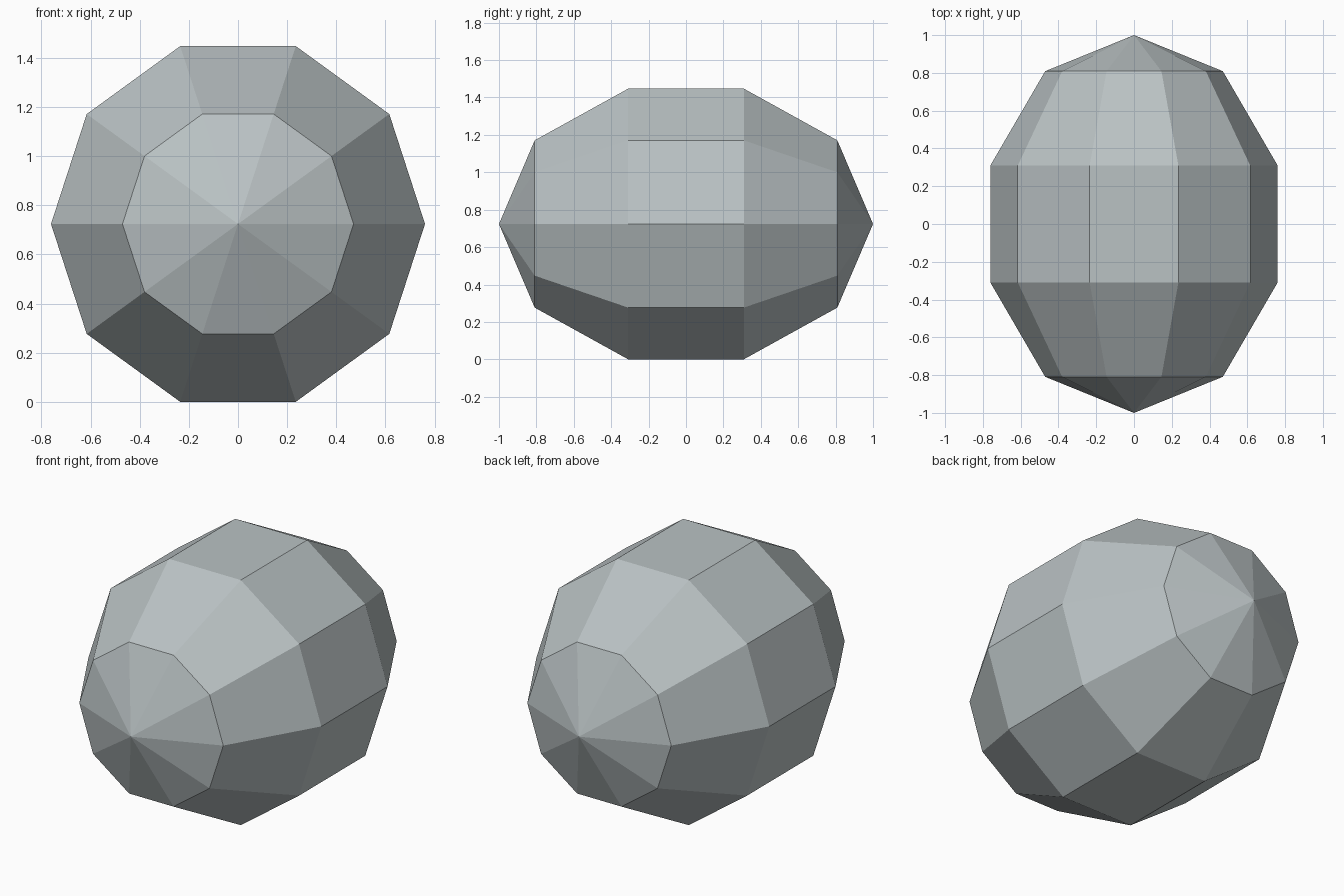
import bpy, bmesh
from math import sin, cos, pi

cube = bpy.data.objects.get("Cube")
if cube:
    bpy.data.objects.remove(cube, do_unlink=True)

SIDES, BANDS = 10, 5
RADIUS, HALF_LENGTH = 0.8, 1.0
CENTRE_Z = RADIUS * sin(2 * pi / 5) ** 2 * 1.0

# Plain stone grey
grey = bpy.data.materials.new("stone_grey")
grey.use_nodes = True
colour = (0.49, 0.54, 0.55, 1)
grey.diffuse_color = colour
grey.node_tree.nodes["Principled BSDF"].inputs["Base Color"].default_value = colour

# Faceted ellipsoid with its poles at the front and back
bm = bmesh.new()
rings = []
for i in range(1, BANDS):
    a = pi * i / BANDS
    r = RADIUS * sin(a)
    rings.append([bm.verts.new((r * cos(2 * pi * j / SIDES), -HALF_LENGTH * cos(a),
                                r * sin(2 * pi * j / SIDES) + CENTRE_Z))
                  for j in range(SIDES)])
front = bm.verts.new((0, -HALF_LENGTH, CENTRE_Z))
back = bm.verts.new((0, HALF_LENGTH, CENTRE_Z))

for j in range(SIDES):
    k = (j + 1) % SIDES
    bm.faces.new((front, rings[0][j], rings[0][k]))
    bm.faces.new((back, rings[-1][k], rings[-1][j]))
    for near, far in zip(rings, rings[1:]):
        bm.faces.new((near[j], far[j], far[k], near[k]))
bmesh.ops.recalc_face_normals(bm, faces=bm.faces)

mesh = bpy.data.meshes.new("faceted_boulder")
bm.to_mesh(mesh)
bm.free()
mesh.materials.append(grey)
boulder = bpy.data.objects.new("faceted_boulder", mesh)
bpy.context.collection.objects.link(boulder)
